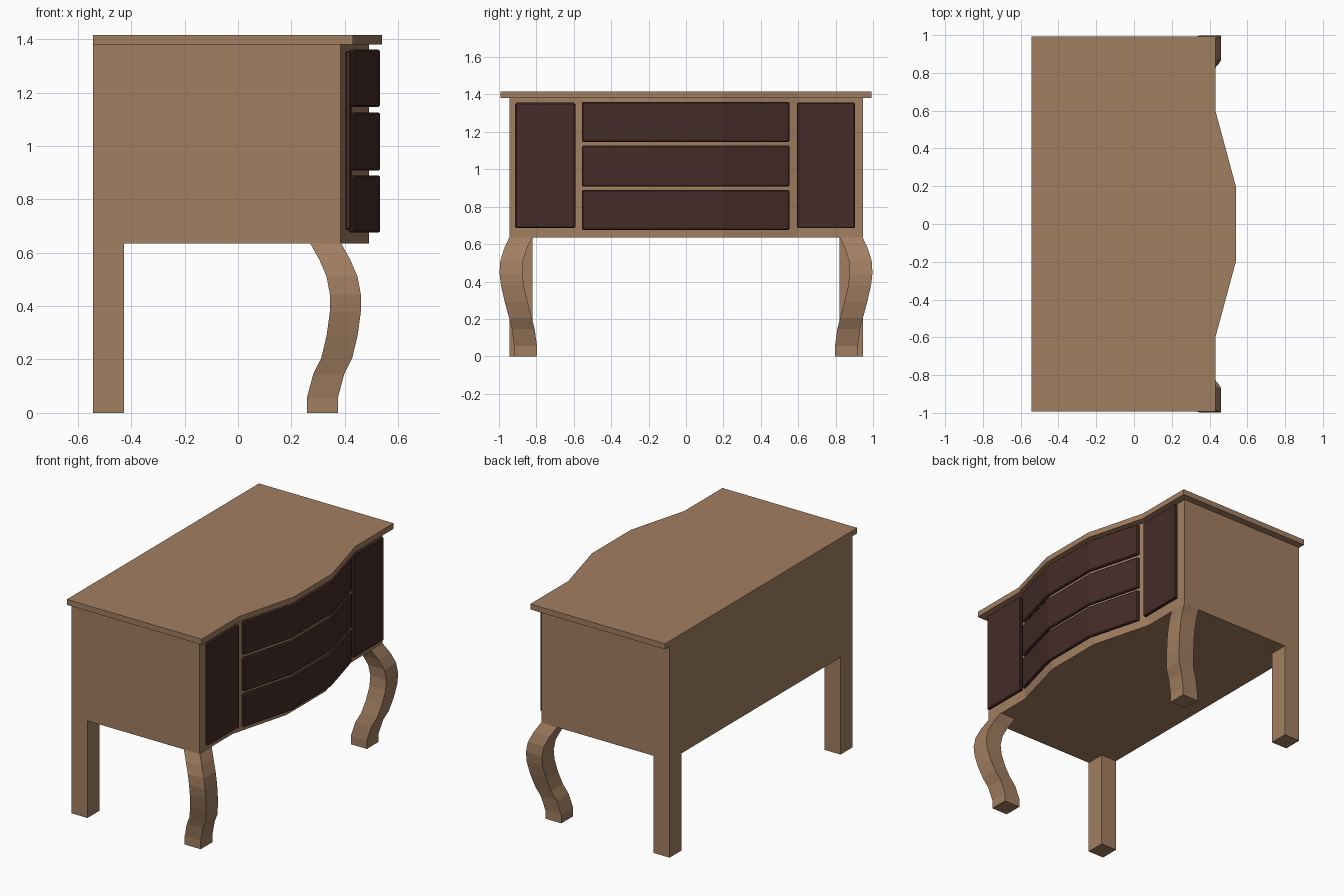
import bpy, bmesh

if "Cube" in bpy.data.objects:
    bpy.data.objects.remove(bpy.data.objects["Cube"])

def material(name, col):
    m = bpy.data.materials.new(name)
    m.diffuse_color = (*col, 1)
    m.use_nodes = True
    m.node_tree.nodes["Principled BSDF"].inputs["Base Color"].default_value = m.diffuse_color
    return m

WOOD = material("wood", (0.36, 0.21, 0.12))
DARK = material("dark_wood", (0.058, 0.025, 0.02))

def loft(name, rings, mat):
    """Closed solid through equally sized rings of points."""
    bm = bmesh.new()
    rows = [[bm.verts.new(p) for p in r] for r in rings]
    n = len(rows[0])
    for a, b in zip(rows, rows[1:]):
        for i in range(n):
            j = (i + 1) % n
            bm.faces.new((a[i], a[j], b[j], b[i]))
    bm.faces.new(rows[0][::-1])
    bm.faces.new(rows[-1])
    bmesh.ops.recalc_face_normals(bm, faces=bm.faces)
    me = bpy.data.meshes.new(name)
    bm.to_mesh(me)
    bm.free()
    ob = bpy.data.objects.new(name, me)
    bpy.context.collection.objects.link(ob)
    me.materials.append(mat)
    return ob

def extrude(name, outline, z0, z1, mat):
    return loft(name, [[(x, y, z) for x, y in outline] for z in (z0, z1)], mat)

def rect(x0, x1, y0, y1):
    return [(x0, y0), (x1, y0), (x1, y1), (x0, y1)]

def bow(y):
    """Forward bulge of the front at a given y."""
    return 0.108 * min(1, max(0, (0.6 - abs(y)) / 0.4))

def front_line(x, y0, y1):
    ys = [y0] + [y for y in (-0.6, -0.2, 0.2, 0.6) if y0 < y < y1] + [y1]
    return [(x + bow(y), y) for y in ys]

def bevel(ob):
    b = ob.modifiers.new("bevel", 'BEVEL')
    b.width = 0.006
    b.segments = 1
    b.limit_method = 'ANGLE'

# Top board and cabinet body, both with the bowed front
BACK = -0.543
for name, x, w, z0, z1 in (("table_top", 0.431, 0.992, 1.38, 1.416),
                           ("cabinet_body", 0.383, 0.945, 0.635, 1.38)):
    extrude(name, [(BACK, -w)] + front_line(x, -w, w) + [(BACK, w)], z0, z1, WOOD)

# Drawer fronts and doors stand slightly proud of the body
def panel(name, y0, y1, z0, z1):
    outline = front_line(0.424, y0, y1) + front_line(0.401, y0, y1)[::-1]
    bevel(extrude(name, outline, z0, z1, DARK))

for i, (z0, z1) in enumerate(((0.675, 0.89), (0.907, 1.126), (1.146, 1.361))):
    panel(f"drawer_front_{i + 1}", -0.557, 0.553, z0, z1)
panel("left_door", -0.913, -0.592, 0.685, 1.356)
panel("right_door", 0.594, 0.903, 0.685, 1.356)

# Front legs: square section swept along an S-curve (z, x, y)
LEG = [(0, .316, .858), (.056, .316, .858), (.146, .34, .87), (.206, .37, .885),
       (.29, .39, .908), (.378, .402, .928), (.444, .402, .936),
       (.51, .390, .932), (.575, .362, .912), (.637, .327, .883)]
H = 0.058
for side, s in (("left", -1), ("right", 1)):
    rings = [[(px, py, z) for px, py in rect(x - H, x + H, s * y - H - .003, s * y + H + .003)]
             for z, x, y in LEG]
    loft(f"{side}_front_leg", rings, WOOD)
    # Straight back legs flush with the body
    ys = sorted((s * 0.82, s * 0.945))
    extrude(f"{side}_back_leg", rect(BACK, -0.427, *ys), 0, 0.636, WOOD)
